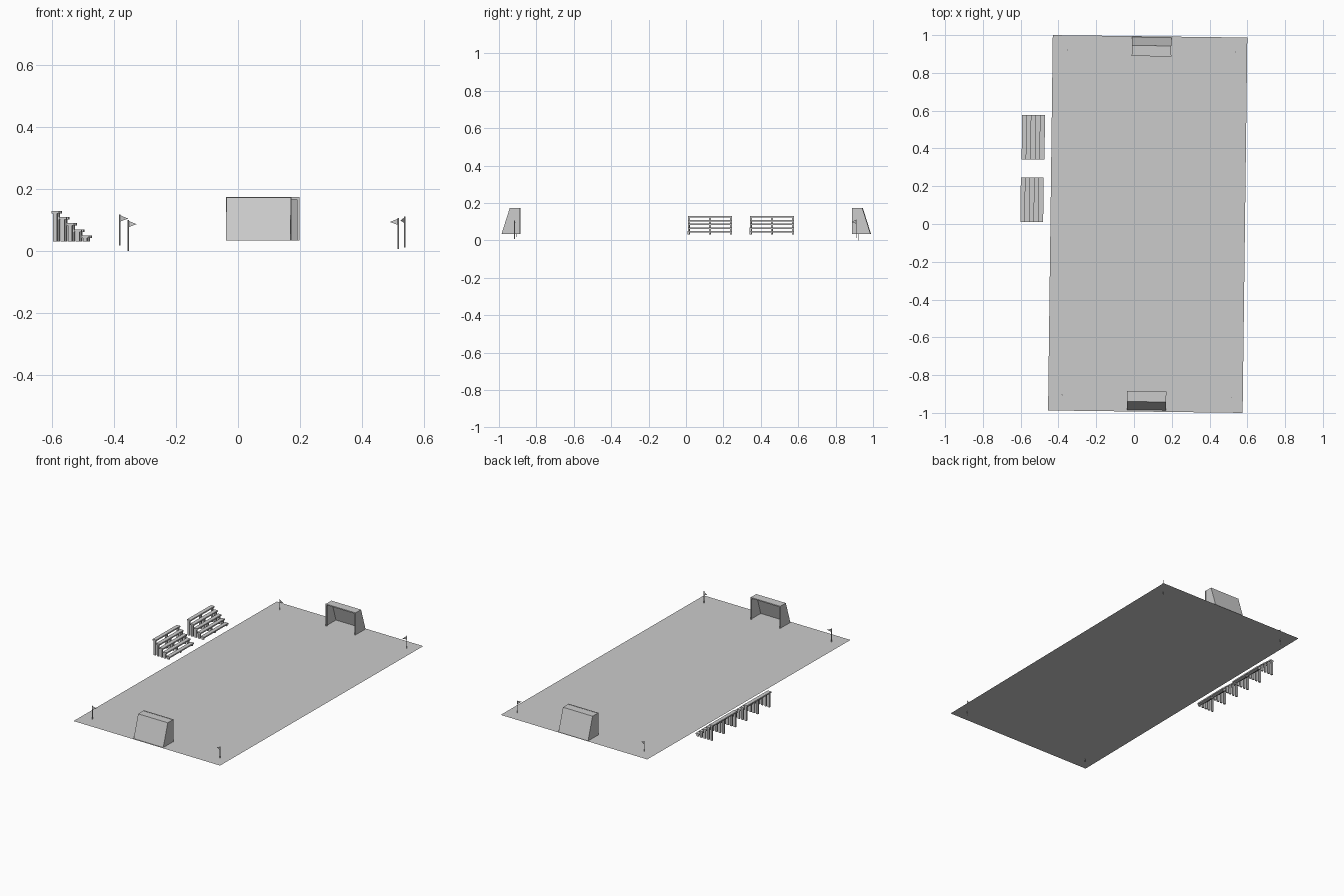
import bpy, bmesh, math
from mathutils import Matrix, Vector

if "Cube" in bpy.data.objects:
    bpy.data.objects.remove(bpy.data.objects["Cube"])

TILT = Matrix.Rotation(math.radians(-0.72), 4, 'Z')   # whole layout is turned slightly
GROUND = 0.034


def finish(name, bm, matrix):
    mesh = bpy.data.meshes.new(name)
    bm.transform(matrix)
    bm.to_mesh(mesh)
    bm.free()
    obj = bpy.data.objects.new(name, mesh)
    bpy.context.collection.objects.link(obj)
    return obj


def box(bm, lo, hi):
    lo, hi = Vector(lo), Vector(hi)
    m = Matrix.Translation((lo + hi) / 2) @ Matrix.Diagonal((*(hi - lo), 1))
    bmesh.ops.create_cube(bm, size=1, matrix=m)


def sheet(bm, pts):
    bm.faces.new([bm.verts.new(p) for p in pts])


def place(x, y, z=0.0, turn=0.0):
    return Matrix.Translation((x, y, z)) @ TILT @ Matrix.Rotation(turn, 4, 'Z')


# pitch: one flat sheet
bm = bmesh.new()
sheet(bm, [(-0.515, -0.9935, 0), (0.515, -0.9935, 0), (0.515, 0.9935, 0), (-0.515, 0.9935, 0)])
finish("pitch", bm, place(0.0725, 0, GROUND))


# goals: mouth at y = 0, sloped net behind it towards +y
def goal(tag, matrix, w=0.105, h=0.14, top=0.056, deep=0.1, t=0.007):
    bm = bmesh.new()
    for s in (-1, 1):
        x0, x1 = sorted((s * w, s * (w - t)))
        box(bm, (x0, 0, 0), (x1, t, h))
    box(bm, (-w + t, 0, h - t), (w - t, t, h))
    finish(tag + "_goal_frame", bm, matrix)

    bm = bmesh.new()
    n = w - 0.001
    profile = [(t, 0), (deep, 0), (top, h - 0.001), (t, h - 0.001)]
    for s in (-1, 1):
        sheet(bm, [(s * n, y, z) for y, z in profile][::s])
    for (ya, za), (yb, zb) in zip(profile[1:], profile[2:]):   # back and roof
        sheet(bm, [(n, ya, za), (-n, ya, za), (-n, yb, zb), (n, yb, zb)])
    bmesh.ops.remove_doubles(bm, verts=bm.verts, dist=1e-5)
    finish(tag + "_goal_net", bm, matrix)


goal("back", place(0.0925, 0.888, GROUND))
goal("front", place(0.067, -0.885, GROUND, math.pi))


# corner flags: thin pole with a triangular pennant
def flag(tag, x, y, z, heading):
    m = place(x, y, z)
    bm = bmesh.new()
    bmesh.ops.create_cone(bm, cap_ends=True, segments=8, radius1=0.0022, radius2=0.0022,
                          depth=0.1, matrix=Matrix.Translation((0, 0, 0.05)))
    finish(tag + "_flag_pole", bm, m)
    bm = bmesh.new()
    sheet(bm, [(0, 0, 0.077), (0.028, 0, 0.087), (0, 0, 0.098)])
    finish(tag + "_pennant", bm, m @ Matrix.Rotation(math.radians(heading), 4, 'Z'))


flag("front_left", -0.381, -0.905, 0.018, 15)
flag("back_left", -0.354, 0.921, 0.0, -15)
flag("front_right", 0.517, -0.917, 0.007, 170)
flag("back_right", 0.538, 0.91, 0.012, 240)


# bleachers: five stepped planks, each on three legs
def bleacher(tag, x, y, length=0.236, depth=0.121, steps=5):
    m = place(x, y)
    planks, legs = bmesh.new(), bmesh.new()
    d = depth / steps
    for i in range(steps):
        x0 = -depth / 2 + i * d
        z = 0.13 - 0.02 * i
        box(planks, (x0, -length / 2, z - 0.008), (x0 + d, length / 2, z))
        for k in (-1, 0, 1):
            yc = k * (length / 2 - 0.005)
            box(legs, (x0 + 0.005, yc - 0.005, 0.031), (x0 + d - 0.006, yc + 0.005, z - 0.008))
    finish(tag + "_bleacher_planks", planks, m)
    finish(tag + "_bleacher_legs", legs, m)


bleacher("near", -0.54, 0.128)
bleacher("far", -0.533, 0.459)
